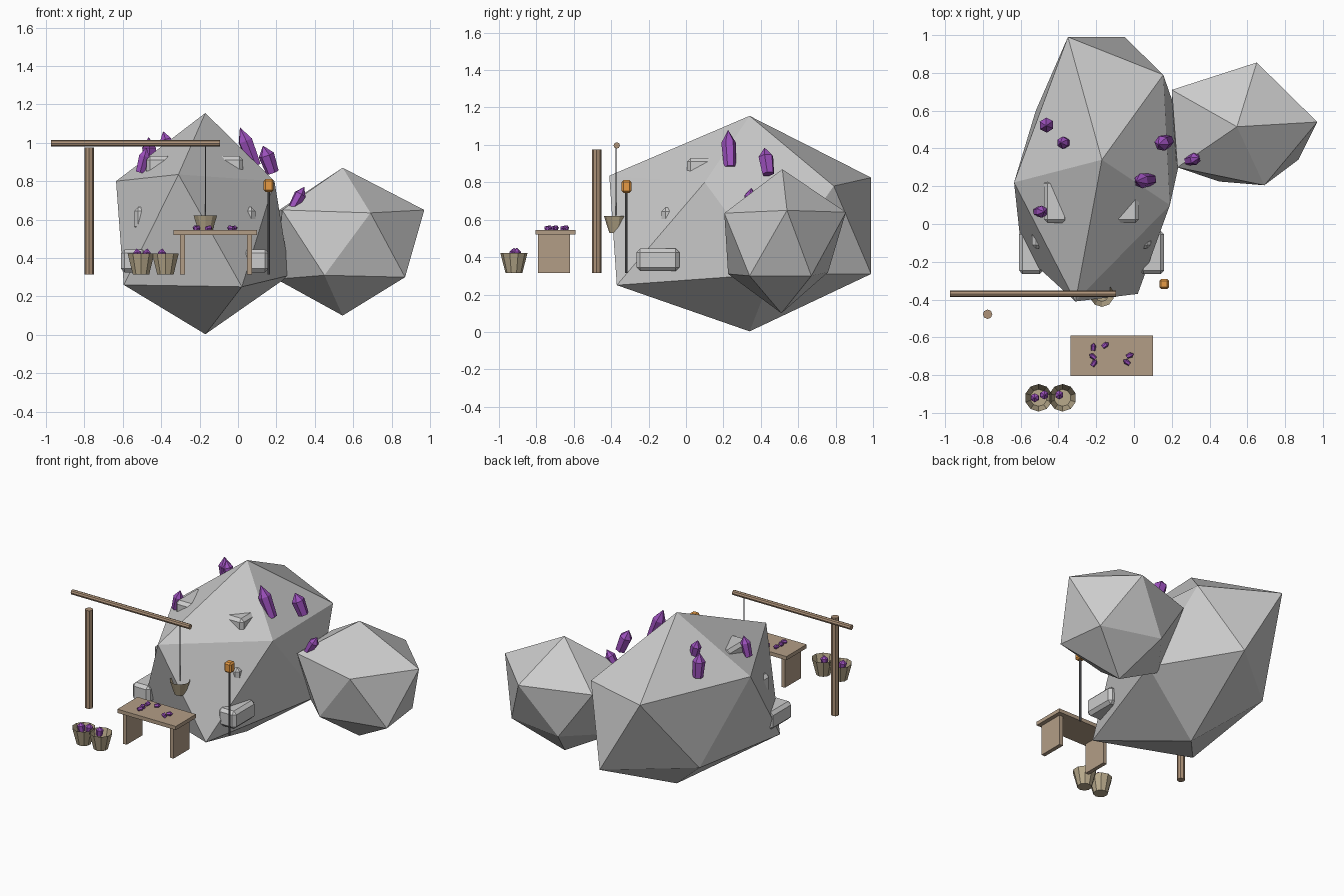
import bpy, bmesh, math, random
from mathutils import Vector, Matrix

if "Cube" in bpy.data.objects:
    bpy.data.objects.remove(bpy.data.objects["Cube"])

random.seed(4)


def material(name, rgb):
    m = bpy.data.materials.new(name)
    m.diffuse_color = (*rgb, 1)
    m.use_nodes = True
    m.node_tree.nodes["Principled BSDF"].inputs["Base Color"].default_value = m.diffuse_color
    return m


WOOD = material("wood", (0.42, 0.29, 0.19))
PLANK = material("plank", (0.45, 0.34, 0.24))
WICKER = material("wicker", (0.48, 0.40, 0.26))
PURPLE = material("purple", (0.33, 0.08, 0.50))
ORANGE = material("orange", (0.80, 0.33, 0.06))
IRON = material("iron", (0.16, 0.16, 0.17))


def finish(name, bm, mat=None):
    bmesh.ops.recalc_face_normals(bm, faces=bm.faces)
    me = bpy.data.meshes.new(name)
    bm.to_mesh(me)
    bm.free()
    ob = bpy.data.objects.new(name, me)
    bpy.context.collection.objects.link(ob)
    if mat:
        me.materials.append(mat)
    return ob


def rock(name, points):
    bm = bmesh.new()
    for p in points:
        bm.verts.new(p)
    bmesh.ops.convex_hull(bm, input=bm.verts)
    return finish(name, bm)


def box(name, lo, hi, mat=None, bevel=0):
    lo, hi = Vector(lo), Vector(hi)
    bm = bmesh.new()
    bmesh.ops.create_cube(bm, size=1, matrix=Matrix.Translation((lo + hi) / 2)
                          @ Matrix.Diagonal((*(hi - lo), 1)))
    if bevel:
        bmesh.ops.bevel(bm, geom=bm.edges[:], offset=bevel, segments=1, affect='EDGES')
    return finish(name, bm, mat)


def rod(name, a, b, r, sides, mat):
    a, b = Vector(a), Vector(b)
    d = b - a
    bm = bmesh.new()
    bmesh.ops.create_cone(bm, cap_ends=True, segments=sides, radius1=r, radius2=r, depth=d.length,
                          matrix=Matrix.Translation((a + b) / 2) @ d.to_track_quat('Z', 'Y').to_matrix().to_4x4())
    return finish(name, bm, mat)


def crystal(name, a, b, r):
    # six-sided prism, slightly flared, ending in a point
    a, b = Vector(a), Vector(b)
    q = (b - a).to_track_quat('Z', 'Y')
    length = (b - a).length
    bm = bmesh.new()
    rings = []
    for t, k in ((0, 0.8), (0.65, 1.0)):
        rings.append([bm.verts.new(a + q @ Vector((r * k * math.cos(i * math.pi / 3),
                                                   r * k * math.sin(i * math.pi / 3), t * length)))
                      for i in range(6)])
    tip = bm.verts.new(b)
    bm.faces.new(rings[0])
    for i in range(6):
        j = (i + 1) % 6
        bm.faces.new((rings[0][i], rings[0][j], rings[1][j], rings[1][i]))
        bm.faces.new((rings[1][i], rings[1][j], tip))
    return finish(name, bm, PURPLE)


def basket(name, x, y, z, h, r_bottom, r_top, sides=10):
    # open-topped tapered bucket
    bm = bmesh.new()
    bmesh.ops.create_cone(bm, cap_ends=True, segments=sides, radius1=r_bottom, radius2=r_top,
                          depth=h, matrix=Matrix.Translation((x, y, z + h / 2)))
    top = max(bm.faces, key=lambda f: f.calc_center_median().z)
    bmesh.ops.delete(bm, geom=[top], context='FACES_ONLY')
    return finish(name, bm, WICKER)


# Boulders: irregular icosahedra
rock("main_boulder", [
    (-0.17, 0.34, 1.155), (-0.17, 0.34, 0.003),
    (-0.31, -0.41, 0.835), (-0.635, 0.22, 0.80), (-0.35, 0.99, 0.825),
    (0.155, 0.79, 0.78), (0.19, 0.10, 0.80),
    (0.02, -0.37, 0.25), (0.27, 0.46, 0.31), (-0.05, 0.99, 0.31),
    (-0.52, 0.60, 0.30), (-0.595, -0.15, 0.26)])
rock("side_boulder", [
    (0.545, 0.515, 0.87), (0.545, 0.51, 0.10),
    (0.20, 0.71, 0.64), (0.65, 0.855, 0.64), (0.97, 0.54, 0.65),
    (0.69, 0.205, 0.635), (0.23, 0.30, 0.65),
    (0.87, 0.34, 0.30), (0.45, 0.225, 0.31), (0.20, 0.47, 0.29),
    (0.42, 0.76, 0.32), (0.83, 0.67, 0.30)])

# Stone blocks half sunk into the boulder, mirrored about x = -0.225
for i, (dx, y, z) in enumerate(((0.385, -0.265, 0.445), (0.315, -0.13, 0.665), (0.252, 0.005, 0.93))):
    for side, s in (("left", -1), ("right", 1)):
        xs = sorted((-0.225 + s * dx, -0.225 + s * (dx - 0.13)))
        box(f"{side}_stone_block_{i}", (xs[0], y, z - 0.12), (xs[1], y + 0.23, z), bevel=0.02)

# Big crystals growing from the boulders
for i, (a, b, r) in enumerate((
        ((0.09, 0.235, 0.88), (0.01, 0.225, 1.08), 0.040),
        ((0.18, 0.44, 0.845), (0.13, 0.42, 0.985), 0.042),
        ((0.285, 0.335, 0.66), (0.345, 0.35, 0.77), 0.032),
        ((-0.46, 0.53, 0.87), (-0.465, 0.52, 1.03), 0.040),
        ((-0.355, 0.43, 0.94), (-0.39, 0.43, 1.06), 0.033),
        ((-0.51, 0.065, 0.845), (-0.475, 0.065, 0.975), 0.032))):
    crystal(f"boulder_crystal_{i}", a, b, r)

# Hoist: post, beam, rope and bucket
rod("hoist_post", (-0.775, -0.478, 0.315), (-0.775, -0.478, 0.975), 0.025, 8, WOOD)
rod("hoist_beam", (-0.975, -0.37, 0.997), (-0.095, -0.37, 0.997), 0.017, 8, WOOD)
rod("hoist_rope", (-0.17, -0.375, 0.54), (-0.17, -0.375, 0.99), 0.003, 6, IRON)
basket("hoist_bucket", -0.17, -0.375, 0.53, 0.09, 0.035, 0.064)

# Work table
box("table_top", (-0.335, -0.805, 0.52), (0.10, -0.59, 0.545), PLANK)
for side, x in (("left", -0.303), ("right", 0.046)):
    box(f"{side}_table_leg", (x, -0.79, 0.315), (x + 0.027, -0.62, 0.52), PLANK)

# Small crystals lying on the table
for i, (x, y) in enumerate(((-0.215, -0.65), (-0.15, -0.64), (-0.22, -0.70),
                            (-0.21, -0.735), (-0.02, -0.695), (-0.04, -0.73))):
    t = random.uniform(0, 2 * math.pi)
    d = Vector((math.cos(t), math.sin(t), 0.1)) * 0.02
    c = Vector((x, y, 0.556))
    crystal(f"table_crystal_{i}", c - d, c + d, 0.014)

# Ground baskets with crystals
for i, x in enumerate((-0.505, -0.378)):
    basket(f"basket_{i}", x, -0.92, 0.315, 0.108, 0.045, 0.073)
for i, (x, y, dx) in enumerate(((-0.52, -0.92, -0.008), (-0.48, -0.905, 0.008), (-0.40, -0.905, 0.006))):
    crystal(f"basket_crystal_{i}", (x, y, 0.39), (x + dx, y, 0.45), 0.024)

# Lantern on a pole
rod("lantern_pole", (0.16, -0.32, 0.315), (0.16, -0.32, 0.75), 0.007, 8, IRON)
box("lantern", (0.134, -0.344, 0.743), (0.186, -0.292, 0.812), ORANGE, bevel=0.01)
